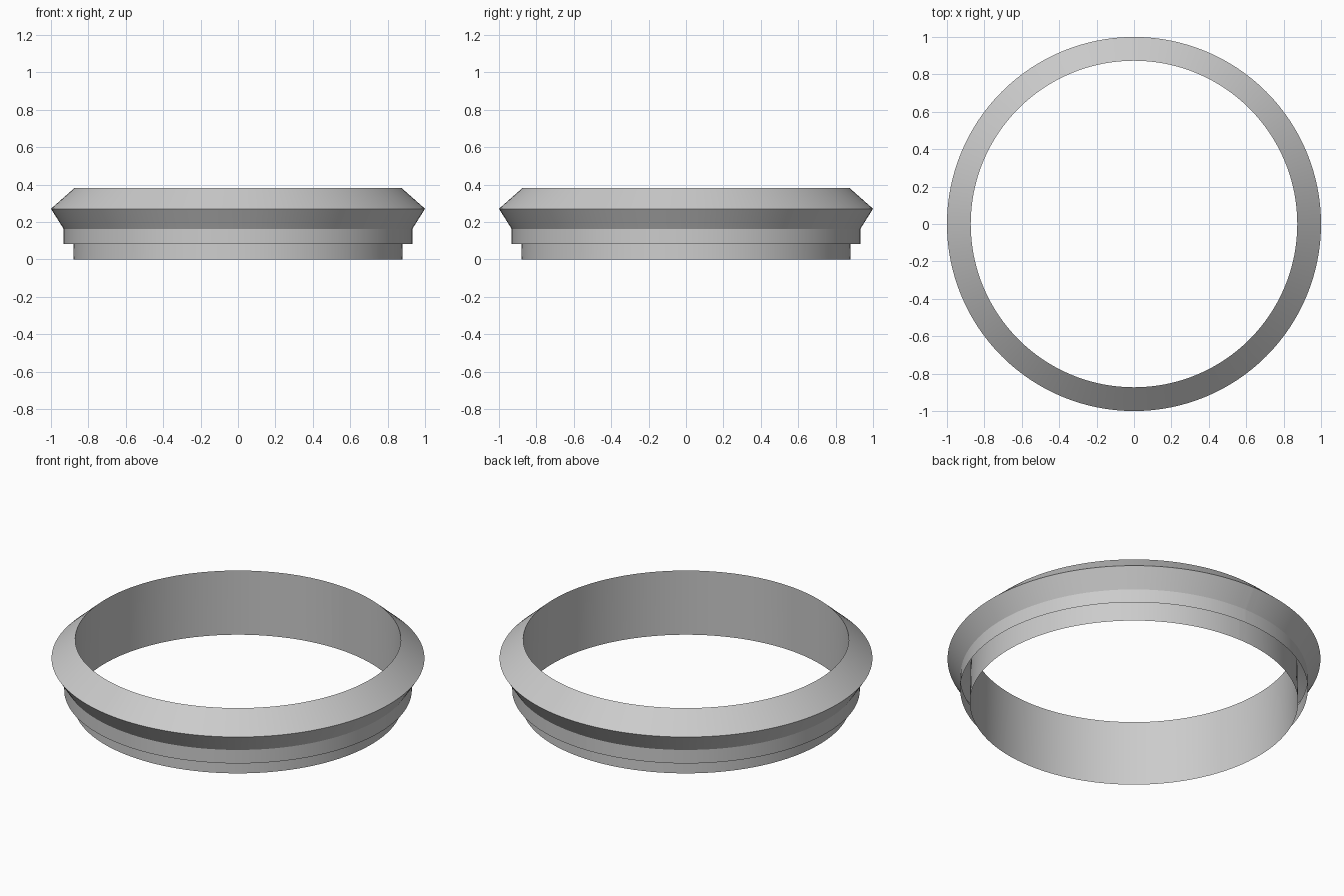
import bpy, bmesh, math

if "Cube" in bpy.data.objects:
    bpy.data.objects.remove(bpy.data.objects["Cube"])

SEGMENTS = 128

# One grey for the whole ring
grey = bpy.data.materials.new("plain_grey")
grey.diffuse_color = (0.6, 0.6, 0.6, 1)
grey.use_nodes = True
grey.node_tree.nodes["Principled BSDF"].inputs["Base Color"].default_value = grey.diffuse_color

# Shell cross-section (radius, height): inner sleeve, top rim, ridge, skirt (open below)
profile = [(0.88, 0.0), (0.873, 0.383), (1.0, 0.271), (0.932, 0.163), (0.932, 0.083)]

# Revolve the profile, leaving an unwelded seam at the back (+y)
bm = bmesh.new()
columns = []
for i in range(SEGMENTS + 1):
    a = math.pi / 2 + math.tau * i / SEGMENTS
    columns.append([bm.verts.new((r * math.cos(a), r * math.sin(a), z)) for r, z in profile])
for left, right in zip(columns, columns[1:]):
    for k in range(len(profile) - 1):
        # wound so the normals point away from the hidden cavity
        bm.faces.new((left[k], left[k + 1], right[k + 1], right[k]))

mesh = bpy.data.meshes.new("ring_collar")
bm.to_mesh(mesh)
bm.free()
mesh.materials.append(grey)
ring = bpy.data.objects.new("ring_collar", mesh)
bpy.context.collection.objects.link(ring)

# Smooth around the ring, crisp at the profile corners
bpy.context.view_layer.objects.active = ring
ring.select_set(True)
bpy.ops.object.shade_smooth_by_angle(angle=math.radians(30))
